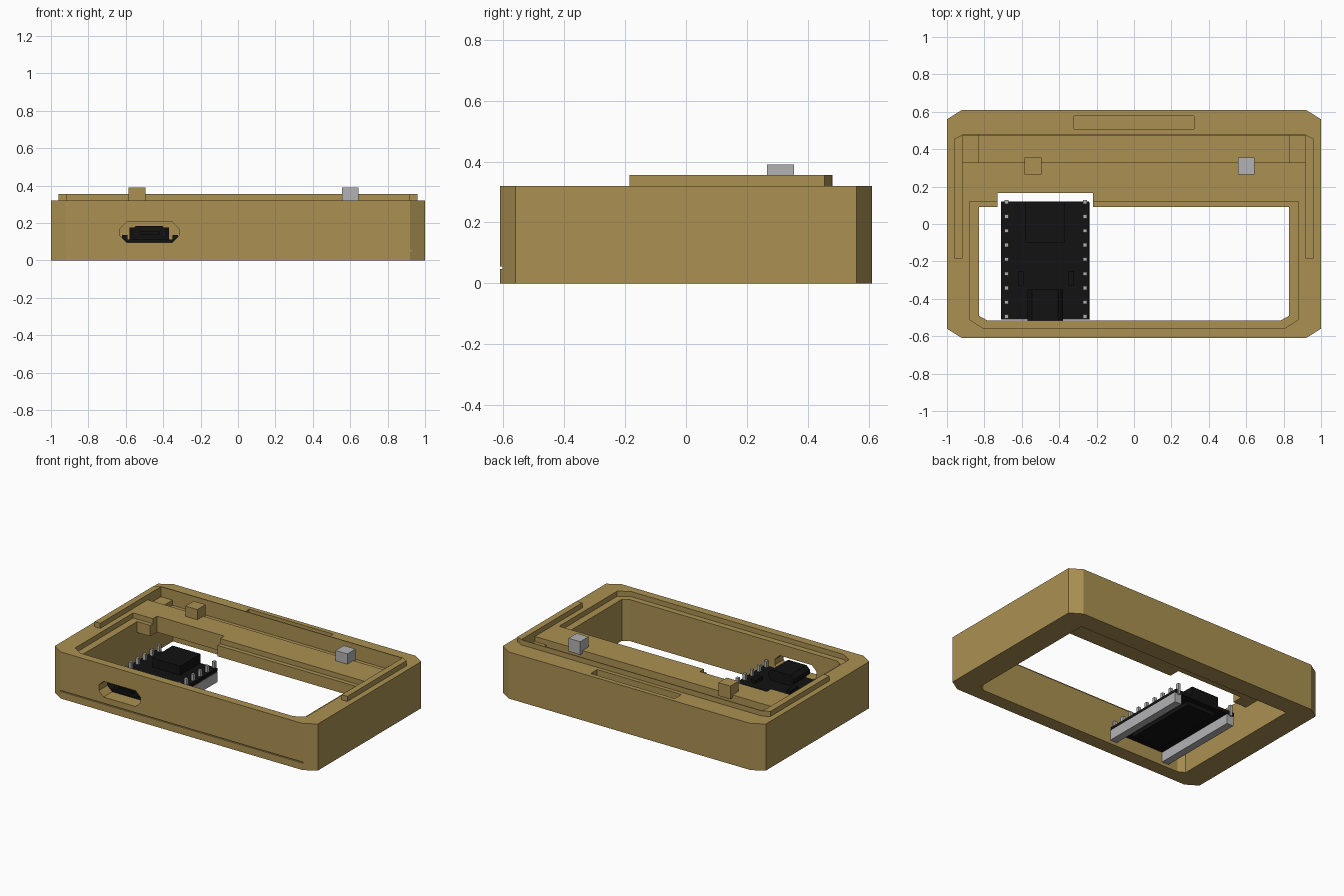
import bpy, bmesh

old = bpy.data.objects.get("Cube")
if old:
    bpy.data.objects.remove(old, do_unlink=True)


def material(name, r, g, b):
    m = bpy.data.materials.new(name)
    m.use_nodes = True
    m.diffuse_color = (r, g, b, 1)
    node = next(n for n in m.node_tree.nodes if n.type == 'BSDF_PRINCIPLED')
    node.inputs["Base Color"].default_value = (r, g, b, 1)
    node.inputs["Roughness"].default_value = 0.7
    return m


gold = material("matte gold", 0.41, 0.285, 0.085)
grey = material("light grey", 0.45, 0.45, 0.46)
black = material("black", 0.006, 0.006, 0.006)


def prism(name, outline, low, high, mat, axis='Z'):
    """Extrude an outline along z, or an x-z outline along y."""
    bm = bmesh.new()
    place = (lambda a, b, h: (a, b, h)) if axis == 'Z' else (lambda a, b, h: (a, h, b))
    face = bm.faces.new([bm.verts.new(place(a, b, low)) for a, b in outline])
    top = bmesh.ops.extrude_face_region(bm, geom=[face])
    moved = [v for v in top["geom"] if isinstance(v, bmesh.types.BMVert)]
    bmesh.ops.translate(bm, verts=moved, vec=place(0, 0, high - low))
    bmesh.ops.recalc_face_normals(bm, faces=bm.faces)
    me = bpy.data.meshes.new(name)
    bm.to_mesh(me)
    bm.free()
    me.materials.append(mat)
    ob = bpy.data.objects.new(name, me)
    bpy.context.scene.collection.objects.link(ob)
    return ob


def rect(x0, x1, y0, y1):
    return [(x0, y0), (x1, y0), (x1, y1), (x0, y1)]


def cut_corners(x0, x1, y0, y1, cx, cy, back=True):
    pts = [(x0, y0 + cy), (x0 + cx, y0), (x1 - cx, y0), (x1, y0 + cy)]
    if back:
        return pts + [(x1, y1 - cy), (x1 - cx, y1), (x0 + cx, y1), (x0, y1 - cy)]
    return pts + [(x1, y1), (x0, y1)]


def box(name, x0, x1, y0, y1, z0, z1, mat):
    return prism(name, rect(x0, x1, y0, y1), z0, z1, mat)


def cut(target, cutter):
    cutter.hide_render = True
    mod = target.modifiers.new("cut", 'BOOLEAN')
    mod.operation = 'DIFFERENCE'
    mod.solver = 'EXACT'
    mod.object = cutter
    bpy.context.view_layer.objects.active = target
    bpy.ops.object.modifier_apply(modifier=mod.name)
    bpy.data.objects.remove(cutter, do_unlink=True)


# Case body: hollow below the shelf, open window in front of it
case = prism("case_body", cut_corners(-1, 1, -0.61, 0.61, 0.08, 0.05), 0, 0.32, gold)
cut(case, prism("cavity", cut_corners(-0.83, 0.83, -0.515, 0.48, 0.045, 0.025, False), -0.1, 0.21, gold))
cut(case, prism("window", cut_corners(-0.83, 0.83, -0.515, 0.09, 0.045, 0.025, False), 0.1, 0.5, gold))
cut(case, prism("screen_recess", cut_corners(-0.88, 0.88, -0.555, 0.12, 0.07, 0.045, False), 0.285, 0.5, gold))
cut(case, box("shelf_notch", -0.73, -0.22, 0, 0.165, 0.1, 0.5, gold))

# Trench behind the shelf, with raised ledges at its ends, and the rear pocket
cut(case, box("trench", -0.918, 0.918, 0.33, 0.475, 0.285, 0.5, gold))
cut(case, box("trench_floor", -0.83, 0.83, 0.33, 0.475, 0.25, 0.5, gold))
cut(case, box("rear_pocket", -0.32, 0.32, 0.507, 0.578, 0.27, 0.5, gold))

# Connector port through the front wall, and the seam line below it
cut(case, prism("port", cut_corners(-0.63, -0.315, 0.097, 0.205, 0.035, 0.035), -0.7, -0.4, gold, 'Y'))
cut(case, box("seam", -0.94, 0.94, -0.7, -0.602, 0.048, 0.055, gold))

# Lid rails and the thin rear lip joining them
for side, s in (("left", 1), ("right", -1)):
    outline = [(s * x, y) for x, y in ((0.917, -0.185), (0.96, -0.185), (0.96, 0.455), (0.917, 0.478))]
    prism(side + "_lid_rail", outline, 0.315, 0.355, gold)
box("rear_lip", -0.917, 0.917, 0.474, 0.48, 0.31, 0.355, gold)

# Locating blocks on the shelf
box("right_block", -0.585, -0.495, 0.265, 0.355, 0.3, 0.39, gold)
box("left_block", 0.555, 0.645, 0.265, 0.355, 0.3, 0.39, grey)

# Circuit board with modules and connector
box("circuit_board", -0.71, -0.24, -0.51, 0.12, 0.088, 0.112, black)
box("radio_module", -0.58, -0.37, -0.1, 0.12, 0.11, 0.175, black)
box("underside_chips", -0.585, -0.365, -0.45, 0.08, 0.06, 0.09, black)
prism("connector_shell", cut_corners(-0.57, -0.38, 0.11, 0.185, 0.025, 0.025), -0.53, -0.35, black, 'Y')
prism("connector_tongue", rect(-0.53, -0.42, 0.14, 0.155), -0.545, -0.52, black, 'Y')
for i, x in enumerate((-0.62, -0.35)):
    box(f"push_button_{i + 1}", x, x + 0.03, -0.33, -0.25, 0.11, 0.135, black)

# Pin headers: a bar under each board edge, with a row of pins
for side, x in (("right", -0.682), ("left", -0.262)):
    box(side + "_header_bar", x - 0.026, x + 0.026, -0.51, 0.115, 0.02, 0.088, grey)
    for i in range(9):
        y = -0.505 + 0.0765 * i
        box(f"{side}_pin_{i + 1}", x - 0.01, x + 0.01, y - 0.01 + 0.01, y + 0.02, 0.08, 0.155, grey)
